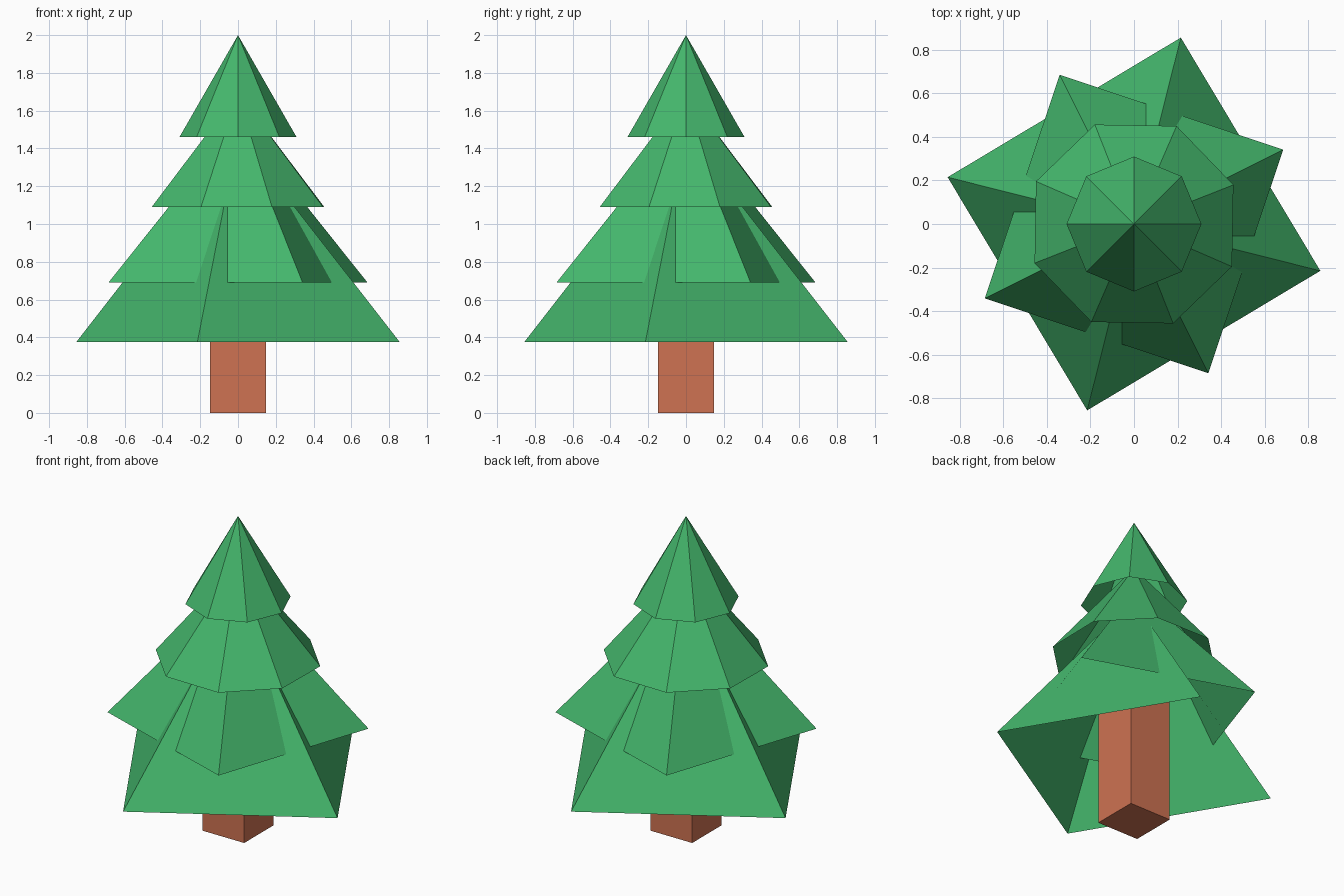
import bpy, bmesh, math

if "Cube" in bpy.data.objects:
    bpy.data.objects.remove(bpy.data.objects["Cube"])


def material(name, rgb):
    m = bpy.data.materials.new(name)
    m.diffuse_color = (*rgb, 1.0)
    m.use_nodes = True
    m.node_tree.nodes["Principled BSDF"].inputs["Base Color"].default_value = m.diffuse_color
    return m


green = material("leaf_green", (0.058, 0.47, 0.15))
brown = material("bark_brown", (0.62, 0.17, 0.085))


def finish(name, bm, mat):
    mesh = bpy.data.meshes.new(name)
    bmesh.ops.recalc_face_normals(bm, faces=bm.faces)
    bm.to_mesh(mesh)
    bm.free()
    mesh.materials.append(mat)
    obj = bpy.data.objects.new(name, mesh)
    bpy.context.collection.objects.link(obj)


def branch_tier(name, sides, radius, z_base, z_tip, angle):
    """Hollow pyramid, open underneath, first corner at the given angle."""
    bm = bmesh.new()
    tip = bm.verts.new((0, 0, z_tip))
    ring = []
    for i in range(sides):
        a = math.radians(angle) + math.tau * i / sides
        ring.append(bm.verts.new((radius * math.cos(a), radius * math.sin(a), z_base)))
    for i in range(sides):
        bm.faces.new((ring[i], ring[(i + 1) % sides], tip))
    # normals point up and outward
    finish(name, bm, green)


# Foliage tiers, bottom to top
branch_tier("bottom_branches", 4, 0.883, 0.375, 1.475, -14.1)
branch_tier("lower_branches", 4, 0.766, 0.69, 1.55, 26.5)
branch_tier("upper_branches", 8, 0.491, 1.09, 1.695, 21.5)
branch_tier("top_branches", 8, 0.31, 1.46, 2.0, 0)

# Square trunk reaching up inside the foliage
trunk = bmesh.new()
bmesh.ops.create_cube(trunk, size=1)
for v in trunk.verts:
    v.co = (v.co.x * 0.294, v.co.y * 0.294, v.co.z + 0.5)
finish("trunk", trunk, brown)
